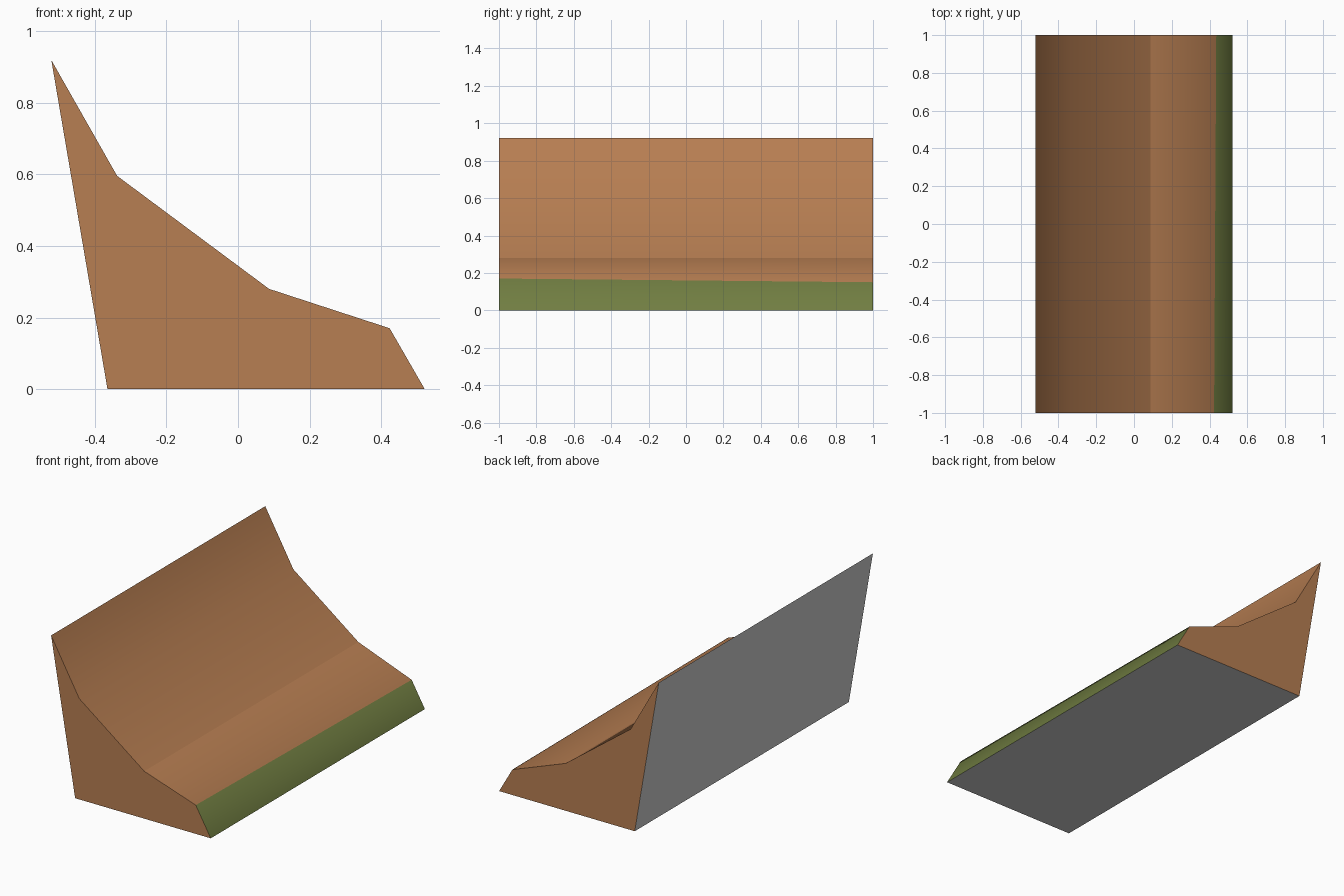
import bpy, bmesh

if "Cube" in bpy.data.objects:
    bpy.data.objects.remove(bpy.data.objects["Cube"])


def make_material(name, rgb):
    mat = bpy.data.materials.new(name)
    mat.diffuse_color = (*rgb, 1.0)
    mat.use_nodes = True
    mat.node_tree.nodes["Principled BSDF"].inputs["Base Color"].default_value = mat.diffuse_color
    return mat


BROWN, GREEN, GREY = 0, 1, 2
materials = [
    make_material("earth brown", (0.474, 0.209, 0.084)),
    make_material("grass green", (0.165, 0.209, 0.054)),
    make_material("light grey", (0.604, 0.604, 0.604)),
]


# Bank cross-section in (x, z); the lip is slightly lower at the back end
def section(lip):
    return [(-0.365, 0), (0.522, 0), lip, (0.087, 0.28), (-0.338, 0.596), (-0.522, 0.92)]


# One colour per side: underside, grass strip, three slopes, rear wall
side_colours = [GREY, GREEN, BROWN, BROWN, BROWN, GREY]

bm = bmesh.new()
front = [bm.verts.new((x, -1, z)) for x, z in section((0.424, 0.17))]
back = [bm.verts.new((x, 1, z)) for x, z in section((0.4355, 0.15))]
bm.faces.new(front).material_index = BROWN
bm.faces.new(back[::-1]).material_index = BROWN
n = len(front)
for i, colour in enumerate(side_colours):
    j = (i + 1) % n
    bm.faces.new((front[i], back[i], back[j], front[j])).material_index = colour
bmesh.ops.recalc_face_normals(bm, faces=bm.faces[:])

# Soft shading over the grass lip and the upper bend, crisp edges elsewhere
for face in bm.faces:
    face.smooth = True
for edge in bm.edges:
    edge.smooth = False
for i in (2, 4):
    bm.edges.get((front[i], back[i])).smooth = True

mesh = bpy.data.meshes.new("earth_bank")
bm.to_mesh(mesh)
bm.free()
for mat in materials:
    mesh.materials.append(mat)
bpy.context.collection.objects.link(bpy.data.objects.new("earth_bank", mesh))
